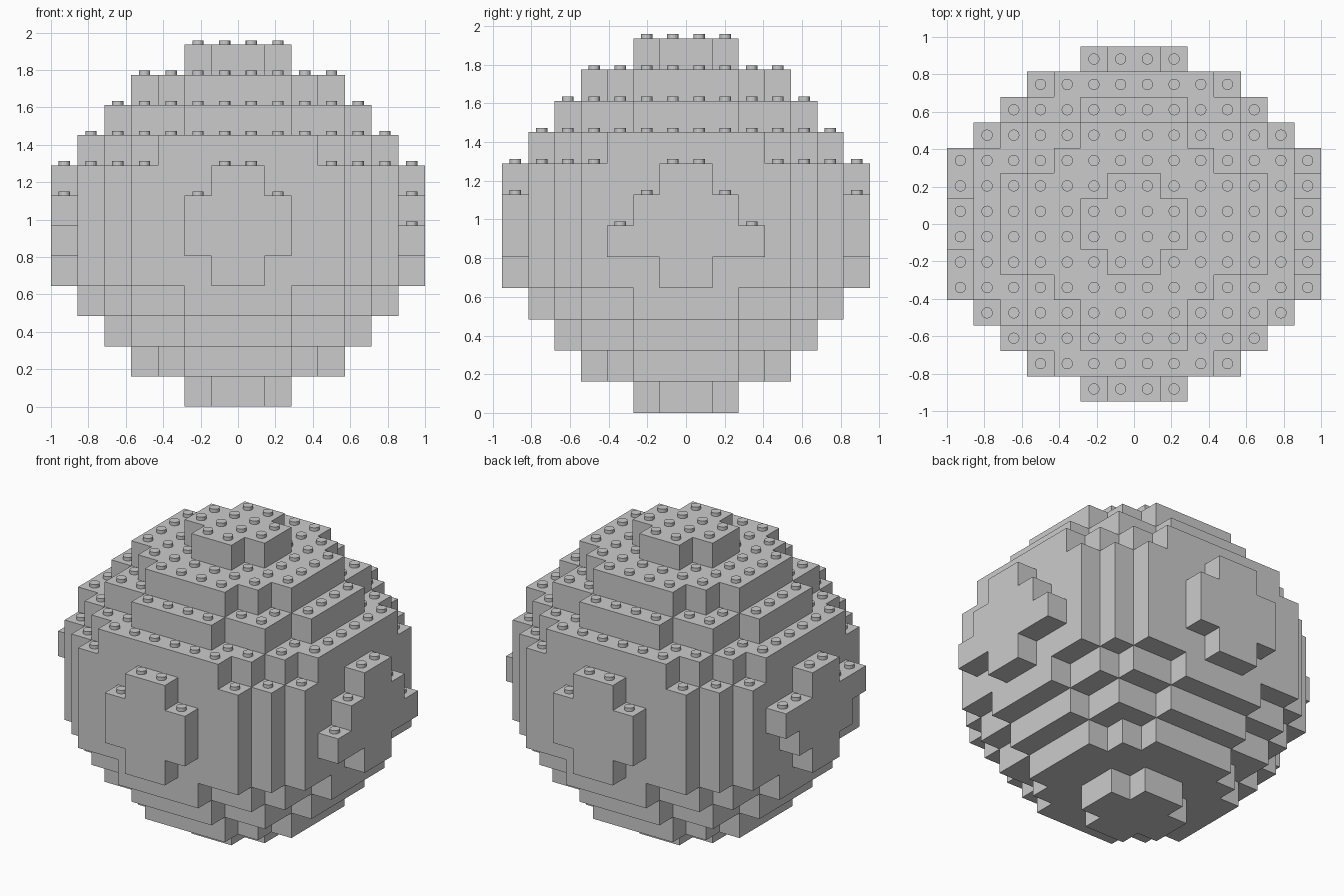
import bpy, bmesh
from mathutils import Matrix, Vector

if "Cube" in bpy.data.objects:
    bpy.data.objects.remove(bpy.data.objects["Cube"])

# brick cell size and stud size
CX, CY, CZ = 2 / 14, 1.9 / 14, 0.1613
STUD_R, STUD_H = 0.03, 0.022

# half-width (in cells) of each row, counted out from the centre, per layer
BELLY = [6, 6, 6, 6, 5, 4]
LAYERS = [
    [2, 1], [4, 4, 3, 2], [5, 5, 4, 4, 2], [6, 6, 5, 5, 4, 2],
    BELLY, BELLY, BELLY, BELLY,
    [6, 6, 6, 5, 4, 3], [5, 5, 4, 4, 2], [4, 4, 3, 2], [2, 1],
]
# half-width of the raised patches on the four sides, layers 4 to 7
FRONT_BACK = [1, 2, 2, 1]
RIGHT = [1, 3, 2, 1]
LEFT = [1, 2, 3, 1]

# fill the set of occupied cells
solid = set()
for k, rows in enumerate(LAYERS):
    for r, w in enumerate(rows):
        for i in range(-w, w):
            solid |= {(i, r, k), (i, -r - 1, k)}
for n in range(4):
    k = n + 4
    for i in range(-FRONT_BACK[n], FRONT_BACK[n]):
        solid |= {(i, 6, k), (i, -7, k)}
    for j in range(-RIGHT[n], RIGHT[n]):
        solid.add((6, j, k))
    for j in range(-LEFT[n], LEFT[n]):
        solid.add((-7, j, k))

# the six cell sides: direction and corner offsets
SIDES = [
    ((1, 0, 0), [(1, 0, 0), (1, 1, 0), (1, 1, 1), (1, 0, 1)]),
    ((-1, 0, 0), [(0, 1, 0), (0, 0, 0), (0, 0, 1), (0, 1, 1)]),
    ((0, 1, 0), [(1, 1, 0), (0, 1, 0), (0, 1, 1), (1, 1, 1)]),
    ((0, -1, 0), [(0, 0, 0), (1, 0, 0), (1, 0, 1), (0, 0, 1)]),
    ((0, 0, 1), [(0, 0, 1), (1, 0, 1), (1, 1, 1), (0, 1, 1)]),
    ((0, 0, -1), [(0, 1, 0), (1, 1, 0), (1, 0, 0), (0, 0, 0)]),
]


def finish(bm, name):
    mesh = bpy.data.meshes.new(name)
    bm.to_mesh(mesh)
    bm.free()
    bpy.context.collection.objects.link(bpy.data.objects.new(name, mesh))


def build_layer(k):
    """Outer skin of one brick layer."""
    bm = bmesh.new()
    for c in (c for c in solid if c[2] == k):
        for d, corners in SIDES:
            if tuple(a + b for a, b in zip(c, d)) not in solid:
                bm.faces.new([bm.verts.new(((c[0] + u) * CX, (c[1] + v) * CY, (k + w) * CZ))
                              for u, v, w in corners])
    bmesh.ops.remove_doubles(bm, verts=bm.verts, dist=1e-4)
    finish(bm, f"brick_layer_{k + 1}")


def build_studs(k):
    """Round studs on every uncovered cell of one layer."""
    bm = bmesh.new()
    for i, j, _ in (c for c in solid if c[2] == k and (c[0], c[1], k + 1) not in solid):
        centre = Vector(((i + 0.5) * CX, (j + 0.5) * CY, (k + 1) * CZ + STUD_H / 2))
        bmesh.ops.create_cone(bm, cap_ends=True, segments=16, radius1=STUD_R, radius2=STUD_R,
                              depth=STUD_H, matrix=Matrix.Translation(centre))
    if bm.verts:
        finish(bm, f"studs_layer_{k + 1}")
    else:
        bm.free()


for layer in range(len(LAYERS)):
    build_layer(layer)
    build_studs(layer)
